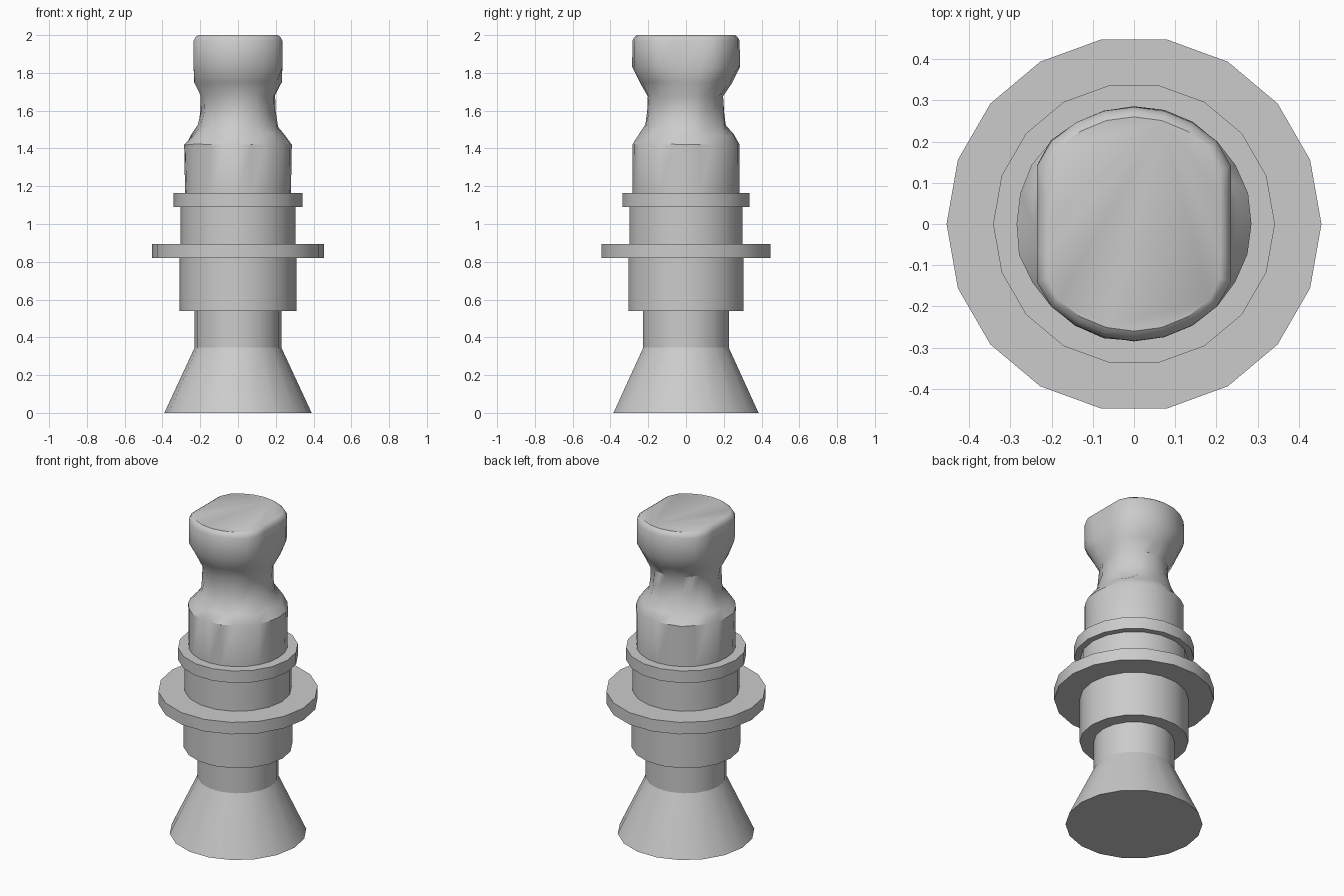
import bpy, bmesh, math, random

random.seed(4)
SIDES = 18
if "Cube" in bpy.data.objects:
    bpy.data.objects.remove(bpy.data.objects["Cube"], do_unlink=True)

# One plain grey for the whole model
GREY = (0.6, 0.6, 0.6, 1.0)
mat = bpy.data.materials.new("plain grey")
mat.use_nodes = True
mat.diffuse_color = GREY
mat.node_tree.nodes["Principled BSDF"].inputs["Base Color"].default_value = GREY


def loft(name, rings, sides=SIDES, smooth=30):
    """Closed loft through (z, radius, half width limit in x, roughness) rings."""
    bm = bmesh.new()
    loops = []
    for z, radius, limit, rough in rings:
        loop = []
        for i in range(sides):
            a = math.tau * i / sides
            r = radius + random.uniform(-rough, rough)
            x = max(-limit, min(limit, r * math.cos(a)))
            height = z + random.uniform(-rough, rough)
            loop.append(bm.verts.new((x, r * math.sin(a), height)))
        loops.append(loop)
    for low, high in zip(loops, loops[1:]):
        for i in range(sides):
            j = (i + 1) % sides
            bm.faces.new((low[i], low[j], high[j], high[i]))
    bm.faces.new(loops[0][::-1])
    bm.faces.new(loops[-1])
    mesh = bpy.data.meshes.new(name)
    bm.to_mesh(mesh)
    bm.free()
    mesh.materials.append(mat)
    obj = bpy.data.objects.new(name, mesh)
    bpy.context.collection.objects.link(obj)
    bpy.ops.object.select_all(action="DESELECT")
    obj.select_set(True)
    bpy.context.view_layer.objects.active = obj
    bpy.ops.object.shade_smooth_by_angle(angle=math.radians(smooth))
    return obj


def turned(name, z0, z1, r0, r1=None):
    """Straight or tapered round section."""
    return loft(name, [(z0, r0, 1, 0), (z1, r1 or r0, 1, 0)])


# Turned lower parts, from the floor up
turned("flared_base", 0, 0.345, 0.39, 0.23)
turned("lower_stem", 0.34, 0.545, 0.23)
turned("lower_barrel", 0.54, 0.83, 0.31)
turned("wide_flange", 0.82, 0.895, 0.455)
turned("upper_barrel", 0.89, 1.1, 0.305)
turned("small_flange", 1.09, 1.165, 0.342)

# Worn upper grip: round body, rough neck, head flattened on both sides
loft("grip_and_head", [
    (1.16, 0.282, 0.28, 0),
    (1.42, 0.286, 0.285, 0.003),
    (1.47, 0.25, 0.25, 0.008),
    (1.52, 0.214, 0.22, 0.008),
    (1.59, 0.2, 0.2, 0.008),
    (1.68, 0.2, 0.2, 0.01),
    (1.75, 0.24, 0.232, 0.004),
    (1.83, 0.285, 0.235, 0.002),
    (1.97, 0.284, 0.235, 0),
    (1.99, 0.273, 0.225, 0),
    (2.0, 0.26, 0.21, 0),
], sides=24, smooth=35)
